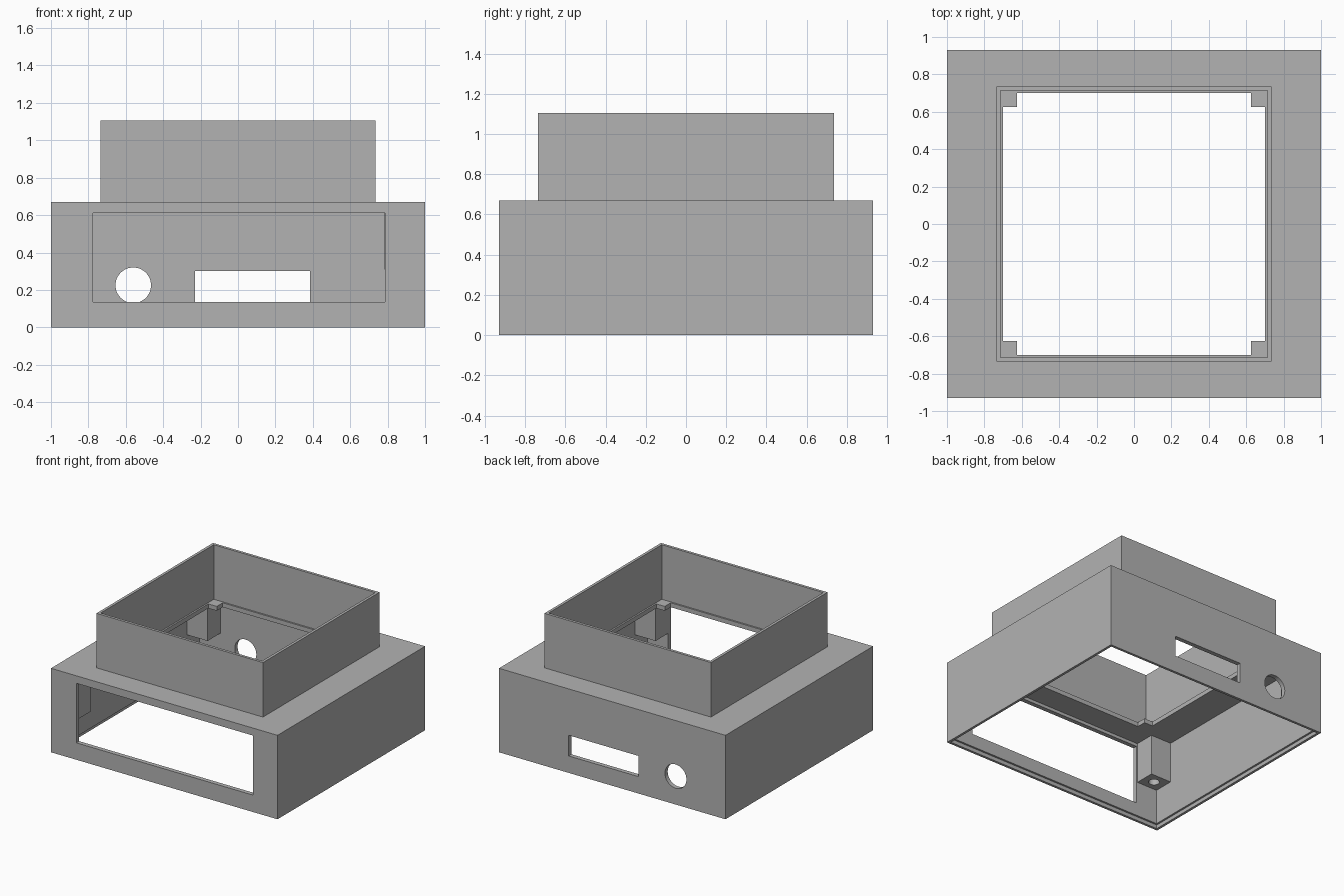
import bpy
import math
from mathutils import Vector

if "Cube" in bpy.data.objects:
    bpy.data.objects.remove(bpy.data.objects["Cube"], do_unlink=True)

# Single plain grey plastic
grey = bpy.data.materials.new("matte_grey")
grey.use_nodes = True
GREY = (0.45, 0.45, 0.45, 1)
grey.diffuse_color = GREY
grey.node_tree.nodes["Principled BSDF"].inputs["Base Color"].default_value = GREY


def box(name, low, high):
    """Axis-aligned box between two corners."""
    low, high = Vector(low), Vector(high)
    bpy.ops.mesh.primitive_cube_add(size=1, location=(low + high) / 2)
    ob = bpy.context.object
    ob.name = name
    ob.scale = high - low
    bpy.ops.object.transform_apply(location=True, rotation=True, scale=True)
    ob.data.materials.append(grey)
    return ob


def centred(name, hx, hy, z0, z1):
    return box(name, (-hx, -hy, z0), (hx, hy, z1))


def rod(name, radius, depth, location, tilt=0):
    bpy.ops.mesh.primitive_cylinder_add(vertices=48, radius=radius, depth=depth,
                                        location=location, rotation=(tilt, 0, 0))
    ob = bpy.context.object
    ob.name = name
    ob.data.materials.append(grey)
    return ob


def cut(target, *cutters):
    """Subtract each cutter, then discard it."""
    for cutter in cutters:
        mod = target.modifiers.new("cut", 'BOOLEAN')
        mod.operation = 'DIFFERENCE'
        mod.solver = 'EXACT'
        mod.object = cutter
        bpy.context.view_layer.objects.active = target
        bpy.ops.object.modifier_apply(modifier=mod.name)
        bpy.data.objects.remove(cutter, do_unlink=True)


# Main dimensions
W, D, H, TOP = 1.0, 0.93, 0.67, 1.105
WALL, LIP = 0.035, 0.02
HOLE, TAB = 0.70, 0.625
DECK = H - WALL

# Housing: open-bottomed box with a stepped lower rim
housing = centred("housing", W, D, 0, H)
cut(housing,
    centred("cavity", W - WALL, D - WALL, -0.1, DECK),
    centred("rim_step", W - LIP, D - LIP, -0.1, 0.03),
    # Crossed cutters leave a small square tab in each corner of the deck hole
    centred("hole_wide", HOLE, TAB, DECK - 0.1, H + 0.1),
    centred("hole_deep", TAB, HOLE, DECK - 0.1, H + 0.1),
    # Front window, rear slot and rear round port
    box("window", (-0.775, -D - 0.1, 0.135), (0.785, -D + 0.1, 0.61)),
    box("slot", (-0.23, D - 0.1, 0.135), (0.385, D + 0.1, 0.30)),
    rod("port", 0.095, 0.2, (-0.56, D, 0.225), math.pi / 2))

# Raised square collar on the deck
collar = centred("collar", 0.735, 0.735, H, TOP)
cut(collar, centred("collar_bore", 0.713, 0.713, H - 0.1, TOP + 0.1))

# Screw posts hanging in the four corners
for sx, side in ((-1, "right"), (1, "left")):
    for sy, end in ((-1, "front"), (1, "back")):
        xs = sorted((sx * 0.783, sx * (W - WALL)))
        ys = sorted((sy * 0.735, sy * (D - WALL)))
        post = box(f"{end}_{side}_post", (xs[0], ys[0], 0.31), (xs[1], ys[1], DECK))
        cut(post, rod("screw_hole", 0.04, 0.4, (sum(xs) / 2, sum(ys) / 2, 0.31)))
